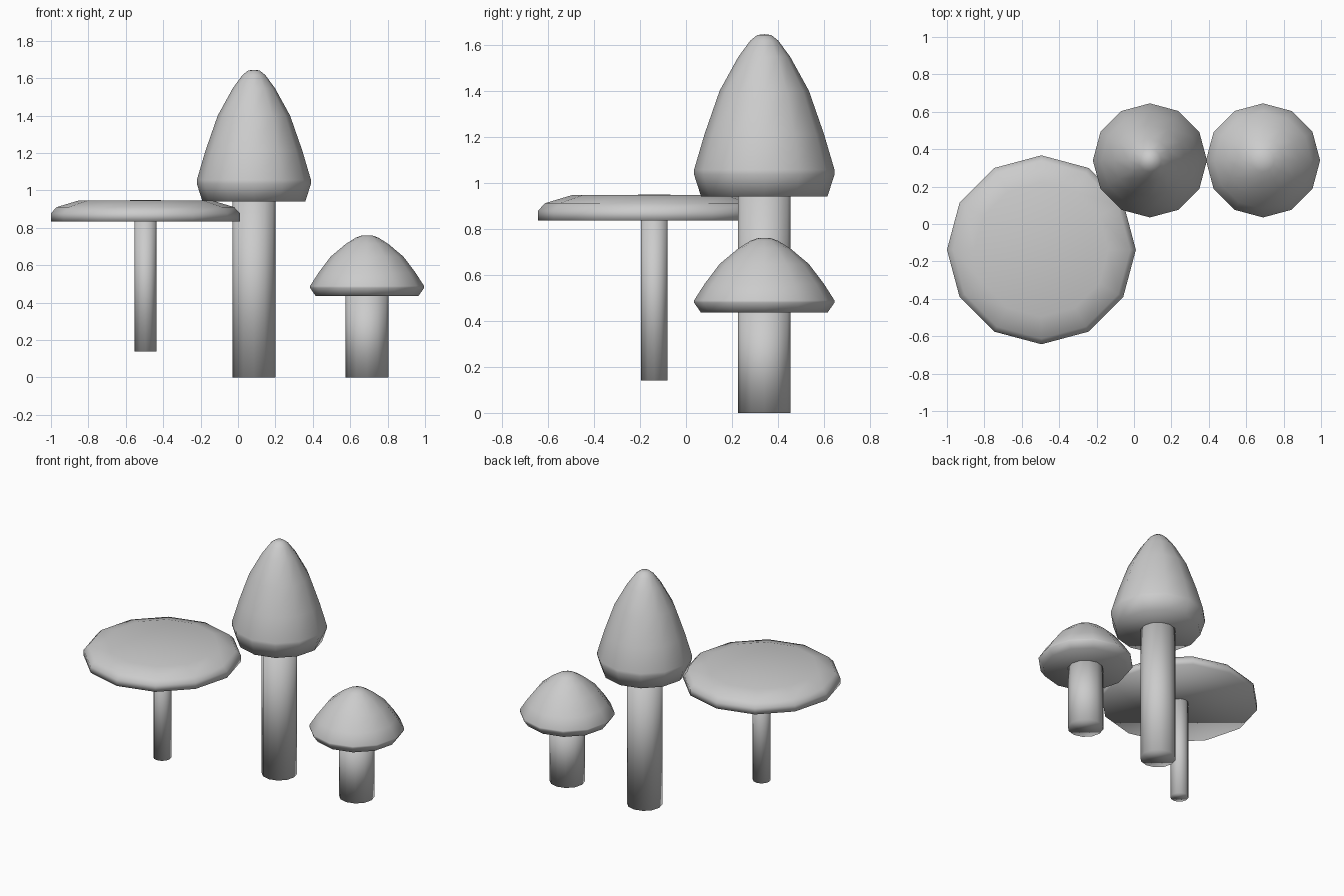
import bpy, bmesh, math

if "Cube" in bpy.data.objects:
    bpy.data.objects.remove(bpy.data.objects["Cube"])

SIDES = 12


def lathe(name, center, profile):
    """Revolve (radius, z) points from bottom to top into a closed 12-sided form."""
    bm = bmesh.new()
    rings = []
    for r, z in profile:
        if r == 0:
            rings.append([bm.verts.new((0, 0, z))])
        else:
            rings.append([bm.verts.new((r * math.cos(2 * math.pi * i / SIDES),
                                        r * math.sin(2 * math.pi * i / SIDES), z))
                          for i in range(SIDES)])
    for a, b in zip(rings, rings[1:]):
        for i in range(SIDES):
            j = (i + 1) % SIDES
            if len(b) == 1:
                bm.faces.new((a[i], a[j], b[0]))
            else:
                bm.faces.new((a[i], a[j], b[j], b[i]))
    bm.faces.new(rings[0][::-1])
    if len(rings[-1]) > 1:
        bm.faces.new(rings[-1])
    for f in bm.faces:
        f.smooth = True
    mesh = bpy.data.meshes.new(name)
    bm.to_mesh(mesh)
    bm.free()
    ob = bpy.data.objects.new(name, mesh)
    ob.location = (center[0], center[1], 0)
    bpy.context.collection.objects.link(ob)
    return ob


def mushroom(name, center, stem_r, foot, base, height, cap_r, shape):
    """Stem plus a cap whose shape is given as fractions of radius and height."""
    lathe(name + "_stem", center, [(stem_r, foot), (stem_r, base + 0.01)])
    lathe(name + "_cap", center, [(r * cap_r, base + z * height) for r, z in shape])


# Pointed bell cap, shared by the tall and the short mushroom
BELL = [(0.90, 0), (1.0, 0.135), (1.0, 0.165), (0.85, 0.385), (0.635, 0.652),
        (0.37, 0.86), (0.20, 0.96), (0.10, 0.995), (0, 1)]
# Wide flat cap
FLAT = [(1.0, 0), (1.0, 0.38), (0.94, 0.67), (0.71, 0.98), (0, 1)]

mushroom("tall_mushroom", (0.085, 0.34), 0.115, 0.0, 0.94, 0.705, 0.305, BELL)
mushroom("short_mushroom", (0.69, 0.34), 0.115, 0.0, 0.435, 0.325, 0.305, BELL)
mushroom("flat_mushroom", (-0.495, -0.138), 0.058, 0.14, 0.835, 0.113, 0.505, FLAT)
